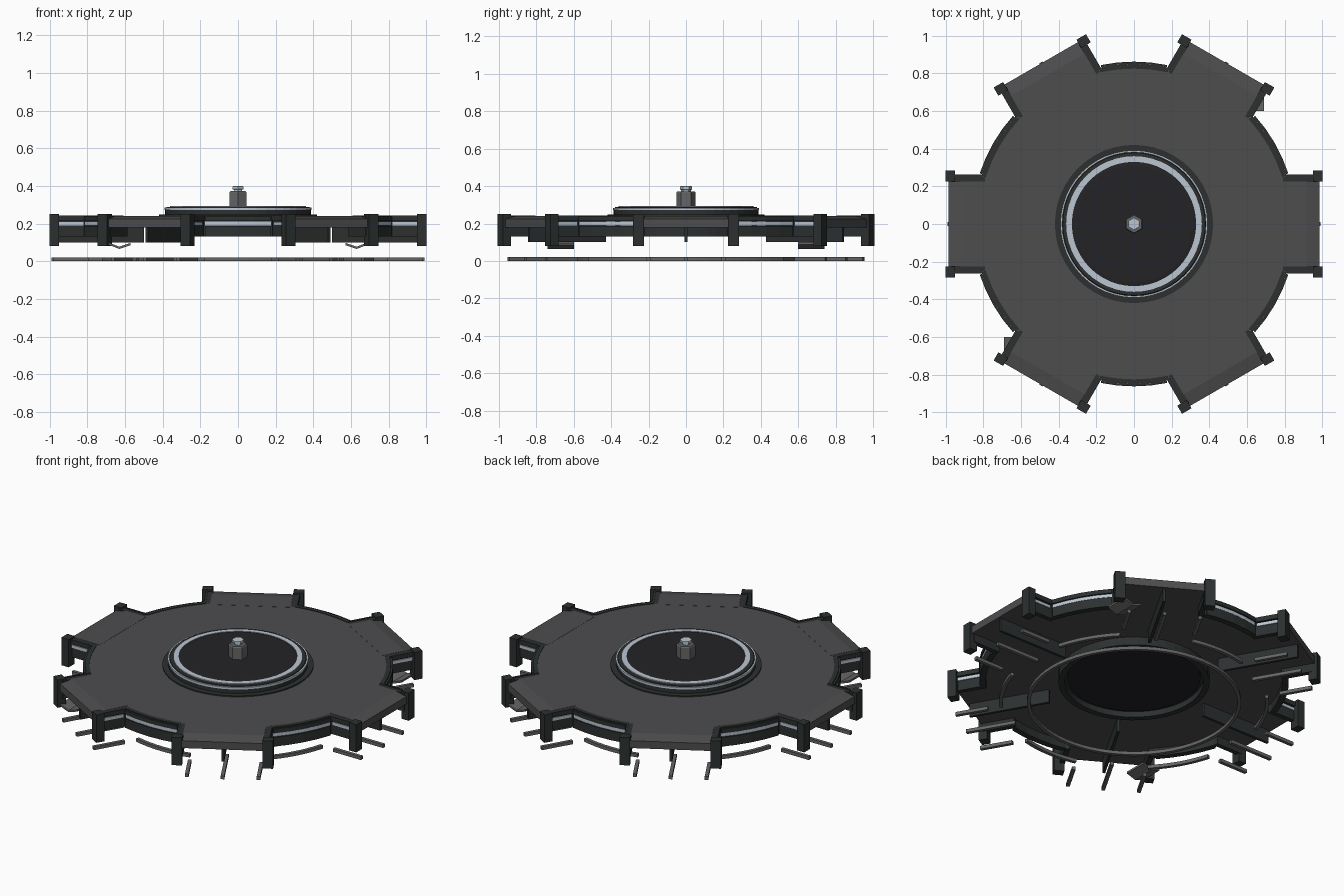
import bpy, bmesh
from math import cos, sin, radians, tau, pi
from mathutils import Matrix

if "Cube" in bpy.data.objects:
    bpy.data.objects.remove(bpy.data.objects["Cube"])


def mat(name, r, g, b):
    m = bpy.data.materials.new(name)
    m.diffuse_color = (r, g, b, 1)
    m.use_nodes = True
    m.node_tree.nodes["Principled BSDF"].inputs["Base Color"].default_value = m.diffuse_color
    return m


DECK = mat("deck_grey", .075, .075, .078)
WALL = mat("wall_dark", .026, .03, .03)
HUB = mat("hub_black", .017, .017, .02)
LIGHT = mat("light_strip", .5, .56, .64)
METAL = mat("metal", .13, .13, .13)


def finish(name, bm, m, angle=0.0):
    bmesh.ops.recalc_face_normals(bm, faces=bm.faces)
    bm.transform(Matrix.Rotation(angle, 4, 'Z'))
    me = bpy.data.meshes.new(name)
    bm.to_mesh(me)
    bm.free()
    ob = bpy.data.objects.new(name, me)
    me.materials.append(m)
    bpy.context.collection.objects.link(ob)
    return ob


def extrude(name, pts, vec, m, angle=0.0):
    """Closed 3D outline pushed along a vector."""
    bm = bmesh.new()
    f = bm.faces.new([bm.verts.new(p) for p in pts])
    r = bmesh.ops.extrude_face_region(bm, geom=[f], use_keep_orig=True)
    bmesh.ops.translate(bm, vec=vec, verts=[g for g in r['geom'] if isinstance(g, bmesh.types.BMVert)])
    return finish(name, bm, m, angle)


def box(name, x, y, z, m, angle=0.0):
    pts = [(x[0], y[0], z[0]), (x[1], y[0], z[0]), (x[1], y[1], z[0]), (x[0], y[1], z[0])]
    return extrude(name, pts, (0, 0, z[1] - z[0]), m, angle)


def arc(name, r, z, half, m, angle, n=4):
    """Curved bar centred on +x before turning."""
    ts = [radians(-half + 2 * half * i / n) for i in range(n + 1)]
    pts = [(r[1] * cos(t), r[1] * sin(t), z[0]) for t in ts]
    pts += [(r[0] * cos(t), r[0] * sin(t), z[0]) for t in reversed(ts)]
    return extrude(name, pts, (0, 0, z[1] - z[0]), m, angle)


def lathe(name, prof, m, n=48, closed=False):
    """Revolve (radius, z) points; closed profiles make rings."""
    bm = bmesh.new()
    rings = [[bm.verts.new((r * cos(tau * i / n), r * sin(tau * i / n), z)) for i in range(n)] for r, z in prof]
    pairs = list(zip(rings, rings[1:]))
    if closed:
        pairs.append((rings[-1], rings[0]))
    else:
        bm.faces.new(rings[0])
        bm.faces.new(rings[-1])
    for a, b in pairs:
        for i in range(n):
            j = (i + 1) % n
            bm.faces.new((a[i], a[j], b[j], b[i]))
    return finish(name, bm, m)


def ring(name, r, z, m, n=48):
    return lathe(name, [(r[0], z[0]), (r[1], z[0]), (r[1], z[1]), (r[0], z[1])], m, n, True)


# main deck: six flats for the arms joined by faceted arcs
outline = []
for k in range(6):
    a = k * pi / 3
    for y in (-.24, .24):
        outline.append((.79 * cos(a) - y * sin(a), .79 * sin(a) + y * cos(a), .18))
    for d in (18, 24, 36, 42):
        t = a + radians(d)
        outline.append((.84 * cos(t), .84 * sin(t), .18))
extrude("main_deck", outline, (0, 0, .06), DECK)

for k in range(6):
    a = k * pi / 3
    # arm platform with sloped outer lip
    prof = [(.78, .18), (.78, .241), (.915, .241), (.985, .225), (.985, .18)]
    extrude("arm_deck", [(x, -.225, z) for x, z in prof], (0, .45, 0), DECK, a)
    # support fin below the arm
    box("arm_fin", (.5, .97), (-.008, .008), (.10, .18), WALL, a)
    for s in (-1, 1):
        side = lambda p, q: tuple(sorted((s * p, s * q)))
        box("arm_side_wall", (.79, .97), side(.222, .25), (.13, .24), WALL, a)
        box("arm_side_trim", (.80, .97), side(.25, .262), (.215, .243), WALL, a)
        box("arm_side_light", (.82, .95), side(.25, .256), (.19, .208), LIGHT, a)
        box("arm_post", (.95, 1.0), side(.225, .283), (.08, .25), WALL, a)
        box("ground_side_strip", (.79, .98), side(.19, .21), (0, .02), METAL, a)
    box("ground_middle_strip", (.7, .99), (-.01, .01), (0, .02), METAL, a)
    # curved wall between arms
    b = a + pi / 6
    arc("rim_wall", (.825, .85), (.13, .243), 12.5, WALL, b)
    arc("rim_trim", (.85, .862), (.213, .238), 11.8, WALL, b)
    arc("rim_lower_trim", (.85, .86), (.13, .187), 11.8, WALL, b)
    arc("rim_light", (.85, .857), (.19, .21), 11.8, LIGHT, b)
    arc("ground_arc", (.73, .75), (0, .02), 14, METAL, b, 8)

# small bent brackets on two opposite sides
for a in (0, pi):
    prof = [(.57, .085), (.63, .065), (.69, .088), (.69, .1), (.63, .077), (.57, .097)]
    extrude("bent_bracket", [(x, .6, z) for x, z in prof], (0, .14, 0), METAL, a)

# ground ring
ring("ground_ring", (.575, .595), (0, .02), METAL, 64)

# hub: lower collar, raised drum, light rings, dark cap
ring("hub_collar", (.385, .42), (.13, .247), WALL)
lathe("hub_drum", [(.388, .165), (.388, .275), (.378, .288), (.36, .288)], WALL)
ring("hub_outer_light", (.382, .391), (.272, .284), LIGHT)
ring("hub_inner_light", (.33, .36), (.28, .294), LIGHT)
lathe("hub_cap", [(.33, .27), (.33, .291), (.31, .294)], HUB)
lathe("hub_floor", [(.37, .16), (.37, .17)], HUB)

# hexagonal mast and tip
lathe("mast", [(.052, .29), (.052, .365), (.047, .372)], METAL, 6)
lathe("mast_tip", [(.026, .37), (.026, .38), (.033, .382), (.033, .397), (.028, .4)], LIGHT, 6)

# point the hexagons along y
for name in ("mast", "mast_tip"):
    bpy.data.objects[name].rotation_euler.z = pi / 6
